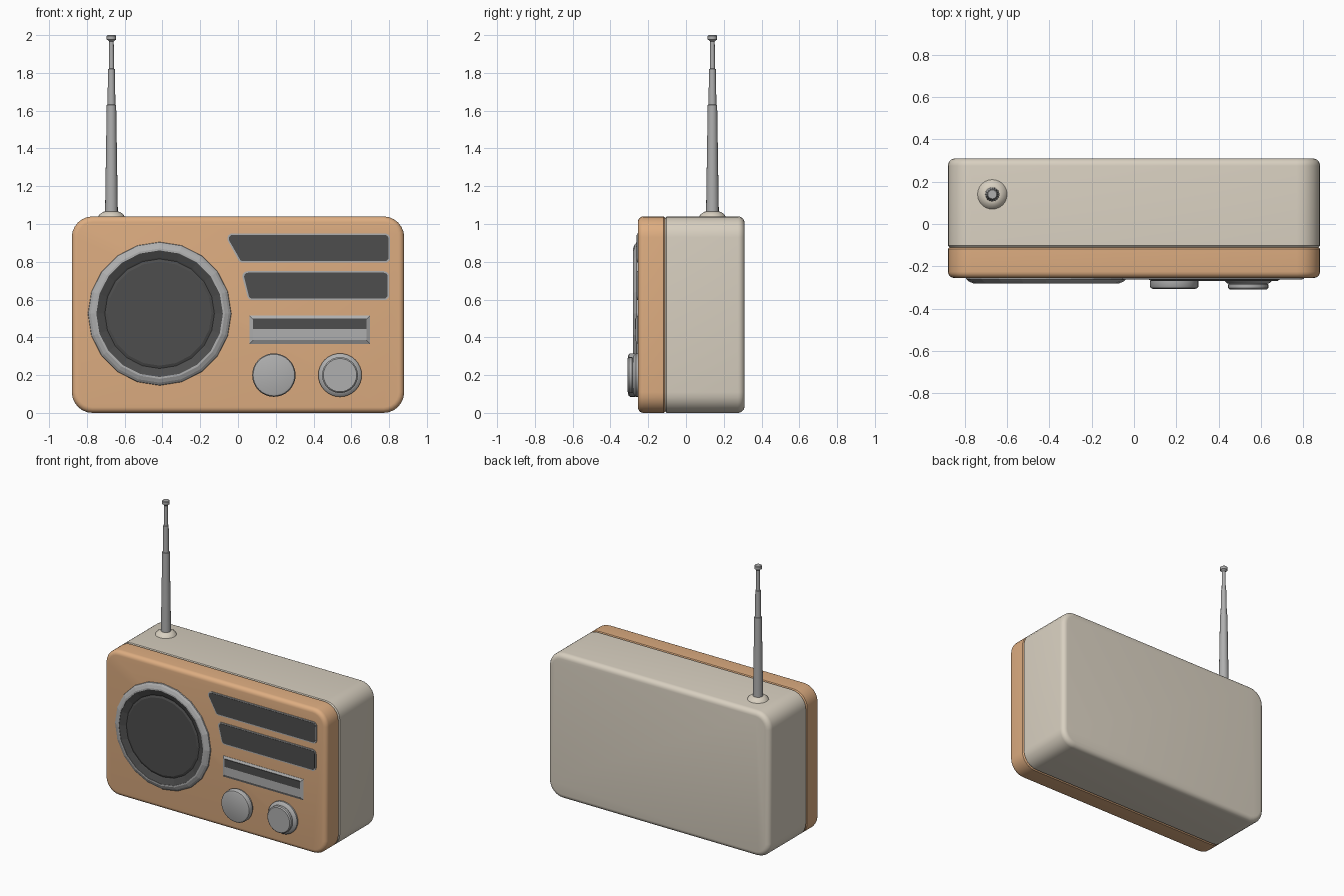
import bpy, bmesh, math

if "Cube" in bpy.data.objects:
    bpy.data.objects.remove(bpy.data.objects["Cube"])


def material(name, rgb):
    m = bpy.data.materials.new(name)
    m.diffuse_color = (*rgb, 1)
    m.use_nodes = True
    m.node_tree.nodes["Principled BSDF"].inputs["Base Color"].default_value = m.diffuse_color
    return m


ORANGE = material("orange_shell", (0.73, 0.42, 0.22))
CREAM = material("cream_shell", (0.69, 0.63, 0.53))
DARK = material("dark_grille", (0.074, 0.074, 0.074))
METAL = material("metal", (0.43, 0.43, 0.43))


def loft(name, rings, mat, smooth=True):
    """Skin a list of equal-length point rings and cap both ends."""
    bm = bmesh.new()
    loops = [[bm.verts.new(p) for p in ring] for ring in rings]
    n = len(loops[0])
    for a, b in zip(loops, loops[1:]):
        for i in range(n):
            j = (i + 1) % n
            bm.faces.new((a[i], a[j], b[j], b[i]))
    bm.faces.new(loops[0])
    bm.faces.new(loops[-1])
    bmesh.ops.recalc_face_normals(bm, faces=bm.faces)
    me = bpy.data.meshes.new(name)
    bm.to_mesh(me)
    bm.free()
    me.materials.append(mat)
    ob = bpy.data.objects.new(name, me)
    bpy.context.collection.objects.link(ob)
    if smooth:
        bpy.ops.object.select_all(action='DESELECT')
        ob.select_set(True)
        bpy.context.view_layer.objects.active = ob
        bpy.ops.object.shade_smooth_by_angle(angle=math.radians(32))
    return ob


def rounded(corners, radius, y, seg=6):
    """Rounded convex polygon in the XZ plane at depth y."""
    pts, n = [], len(corners)
    for i, (cx, cz) in enumerate(corners):
        (px, pz), (nx, nz) = corners[i - 1], corners[(i + 1) % n]
        a0, a1 = math.atan2(cz - pz, cx - px), math.atan2(nz - cz, nx - cx)
        turn = (a1 - a0 + math.pi) % (2 * math.pi) - math.pi
        t = radius * math.tan(turn / 2)
        # arc centre lies left of the incoming edge
        ox = cx - t * math.cos(a0) - radius * math.sin(a0)
        oz = cz - t * math.sin(a0) + radius * math.cos(a0)
        for k in range(seg + 1):
            a = a0 + turn * k / seg - math.pi / 2
            pts.append((ox + radius * math.cos(a), y, oz + radius * math.sin(a)))
    return pts


def rect(x0, x1, z0, z1, d=0):
    return [(x0 + d, z0 + d), (x1 - d, z0 + d), (x1 - d, z1 - d), (x0 + d, z1 - d)]


def shell(name, steps, mat):
    loft(name, [rounded(rect(-0.88, 0.88, 0, 1.04, d), 0.11 - d, y) for d, y in steps], mat)


def dial(name, x, z, profile, mat, sides=32, smooth=True):
    """Turned part facing the front; profile is (radius, y)."""
    ang = [2 * math.pi * i / sides for i in range(sides)]
    loft(name, [[(x + r * math.cos(a), y, z + r * math.sin(a)) for a in ang]
                for r, y in profile], mat, smooth)


def post(name, x, y, profile, mat, sides=16):
    """Turned upright part; profile is (radius, z)."""
    ang = [2 * math.pi * i / sides for i in range(sides)]
    loft(name, [[(x + r * math.cos(a), y + r * math.sin(a), z) for a in ang]
                for r, z in profile], mat)


def edge_round(r, y, out):
    """Quarter-round (inset, y) steps ending at depth y, out = +1 / -1."""
    return [(r * (1 - math.cos(a)), y - out * r * (1 - math.sin(a)))
            for a in (math.pi / 2 * k / 5 for k in range(6))]


# Case halves meeting at a narrow seam
shell("front_shell", [(0.008, -0.11), (0, -0.118)] + edge_round(0.03, -0.255, -1), ORANGE)
shell("back_shell", [(0.008, -0.11), (0, -0.102)] + edge_round(0.035, 0.31, 1), CREAM)

# Speaker: faceted trim ring and sunken dark cone
dial("speaker_ring", -0.415, 0.525, [(0.381, -0.25), (0.378, -0.262), (0.365, -0.272),
     (0.345, -0.281), (0.335, -0.281), (0.335, -0.258)], METAL, 20, False)
dial("speaker_cone", -0.415, 0.525, [(0.337, -0.25), (0.337, -0.279), (0.298, -0.264),
     (0.290, -0.260), (0.280, -0.264), (0.275, -0.266)], DARK, 20, False)

# Two slanted grille panels with thin frames
panels = {"upper_grille": [(0.01, 0.795), (0.805, 0.795), (0.805, 0.95), (-0.075, 0.95)],
          "lower_grille": [(0.055, 0.597), (0.80, 0.597), (0.80, 0.75), (0.015, 0.75)]}
for name, c in panels.items():
    inner = [(c[0][0] + 0.006, c[0][1] + 0.008), (c[1][0] - 0.008, c[1][1] + 0.008),
             (c[2][0] - 0.008, c[2][1] - 0.008), (c[3][0] + 0.012, c[3][1] - 0.008)]
    loft(name + "_frame", [rounded(c, 0.027, -0.25), rounded(c, 0.027, -0.260)], METAL)
    loft(name, [rounded(inner, 0.02, -0.255), rounded(inner, 0.02, -0.262)], DARK)

# Tuning display: bevelled frame and dark window
loft("display_frame", [[(x, y, z) for x, z in rect(0.06, 0.70, 0.365, 0.515, d)]
     for d, y in ((0, -0.25), (0, -0.257), (0.02, -0.268))], METAL, False)
loft("display_window", [[(x, y, z) for x, z in rect(0.08, 0.68, 0.445, 0.50)]
     for y in (-0.26, -0.27)], DARK, False)

# Knobs
dial("left_knob", 0.19, 0.2, [(0.107, -0.25), (0.107, -0.266), (0.115, -0.270), (0.115, -0.295),
     (0.110, -0.303), (0.100, -0.307)], METAL)
dial("right_knob", 0.54, 0.2, [(0.115, -0.25), (0.115, -0.266), (0.100, -0.280), (0.092, -0.282),
     (0.095, -0.286), (0.095, -0.303), (0.088, -0.31)], METAL)

# Telescopic antenna
post("antenna_base", -0.67, 0.14, [(0.07, 1.03), (0.07, 1.04), (0.062, 1.052),
     (0.045, 1.064), (0.035, 1.066)], CREAM, 24)
post("antenna", -0.67, 0.14, [(0.034, 1.05), (0.025, 1.63), (0.021, 1.632), (0.018, 1.82),
     (0.014, 1.822), (0.012, 1.965), (0.018, 1.972), (0.025, 1.976), (0.025, 1.996),
     (0.021, 2.0)], METAL)
